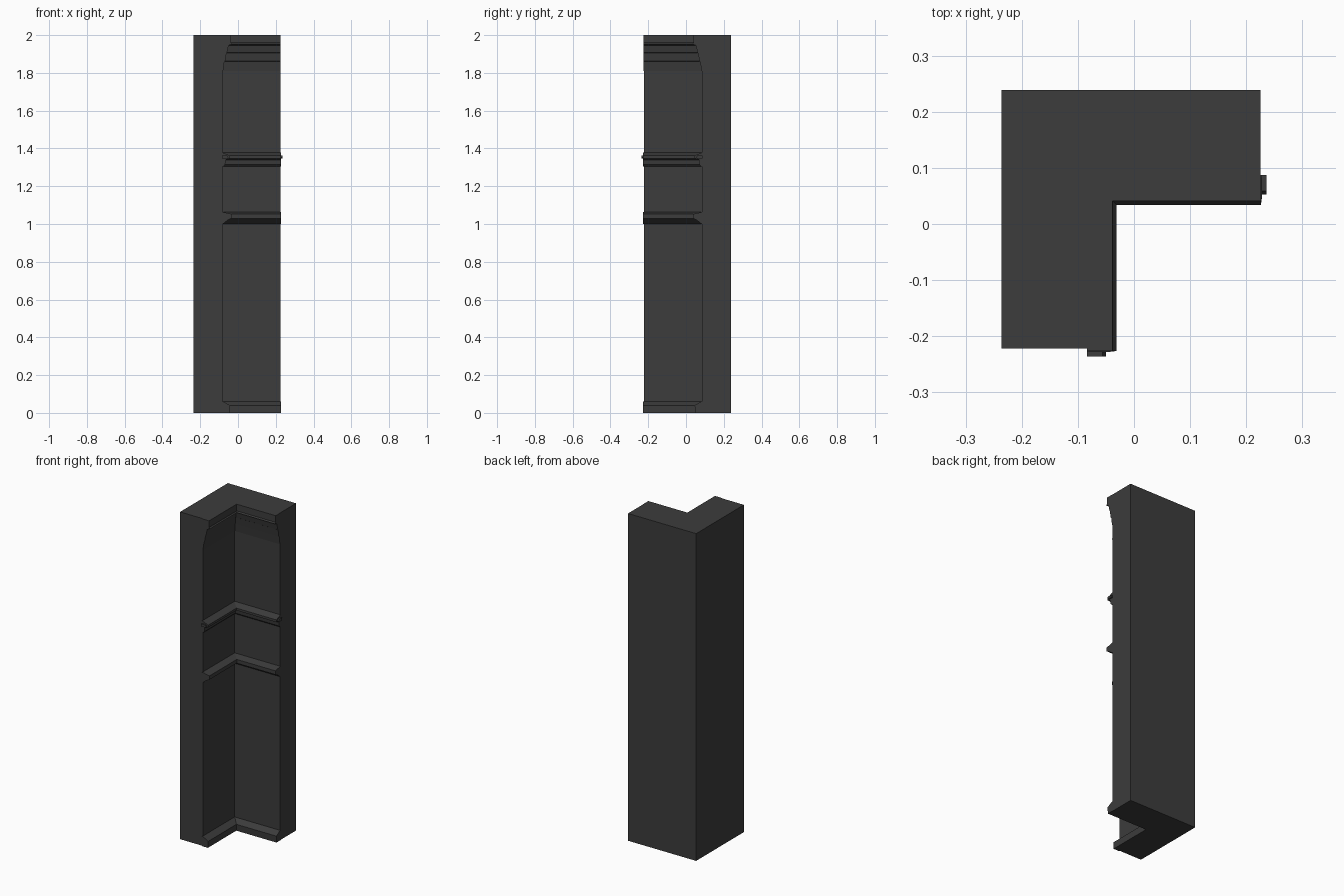
import bpy
import bmesh

cube = bpy.data.objects.get("Cube")
if cube:
    bpy.data.objects.remove(cube, do_unlink=True)

stone = bpy.data.materials.new("dark grey stone")
stone.use_nodes = True
stone.diffuse_color = (0.045, 0.045, 0.045, 1)
stone.node_tree.nodes["Principled BSDF"].inputs["Base Color"].default_value = stone.diffuse_color

BACK_X, BACK_Y, END, WALL = -0.236, 0.239, 0.225, -0.082


def finish(name, bm):
    """Turn the bmesh into a flat shaded object."""
    bmesh.ops.recalc_face_normals(bm, faces=bm.faces)
    mesh = bpy.data.meshes.new(name)
    bm.to_mesh(mesh)
    bm.free()
    mesh.materials.append(stone)
    bpy.context.collection.objects.link(bpy.data.objects.new(name, mesh))


def inner_y(x):
    return 0.003 - x


def moulding(name, profile, reach):
    """Sweep a (z, x) profile along the inside of both arms."""
    points = [(profile[0][0], WALL - 0.002)] + profile + [(profile[-1][0], WALL - 0.002)]
    bm = bmesh.new()
    stations = [
        [bm.verts.new((x, -reach, z)) for z, x in points],
        [bm.verts.new((x, inner_y(x), z)) for z, x in points],
        [bm.verts.new((reach, inner_y(x), z)) for z, x in points],
    ]
    count = len(points)
    for a, b in zip(stations, stations[1:]):
        for i in range(count):
            j = (i + 1) % count
            bm.faces.new((a[i], a[j], b[j], b[i]))
    bm.faces.new(stations[0])
    bm.faces.new(stations[-1])
    finish(name, bm)


# Corner body: L-shaped plan raised to full height
plan = [(BACK_X, BACK_Y), (BACK_X, -0.222), (WALL, -0.222),
        (WALL, inner_y(WALL)), (END, inner_y(WALL)), (END, BACK_Y)]
bm = bmesh.new()
base = bm.faces.new([bm.verts.new((x, y, 0)) for x, y in plan])
raised = bmesh.ops.extrude_face_region(bm, geom=[base])["geom"]
top_verts = [v for v in raised if isinstance(v, bmesh.types.BMVert)]
bmesh.ops.translate(bm, verts=top_verts, vec=(0, 0, 2))
finish("corner_body", bm)

# Skirting at the foot
moulding("skirting", [(0, -0.045), (0.04, -0.043), (0.06, -0.078)], 0.227)

# Two ledges across the walls
moulding("lower_ledge", [(1.0, -0.08), (1.02, -0.055), (1.03, -0.035),
                         (1.053, -0.035), (1.063, -0.08)], 0.227)
moulding("upper_ledge", [(1.305, -0.078), (1.315, -0.068), (1.34, -0.065),
                         (1.348, -0.042), (1.362, -0.042), (1.378, -0.08)], 0.228)
# Pointed drip edge at the ends of the upper ledge
moulding("upper_ledge_bead", [(1.346, -0.06), (1.352, -0.05), (1.362, -0.056)], 0.236)

# Stepped crown under the top
moulding("crown", [(1.81, -0.079), (1.86, -0.072), (1.862, -0.068), (1.905, -0.061),
                   (1.907, -0.058), (1.945, -0.05), (1.952, -0.031), (1.96, -0.037),
                   (2.0, -0.038)], 0.226)
